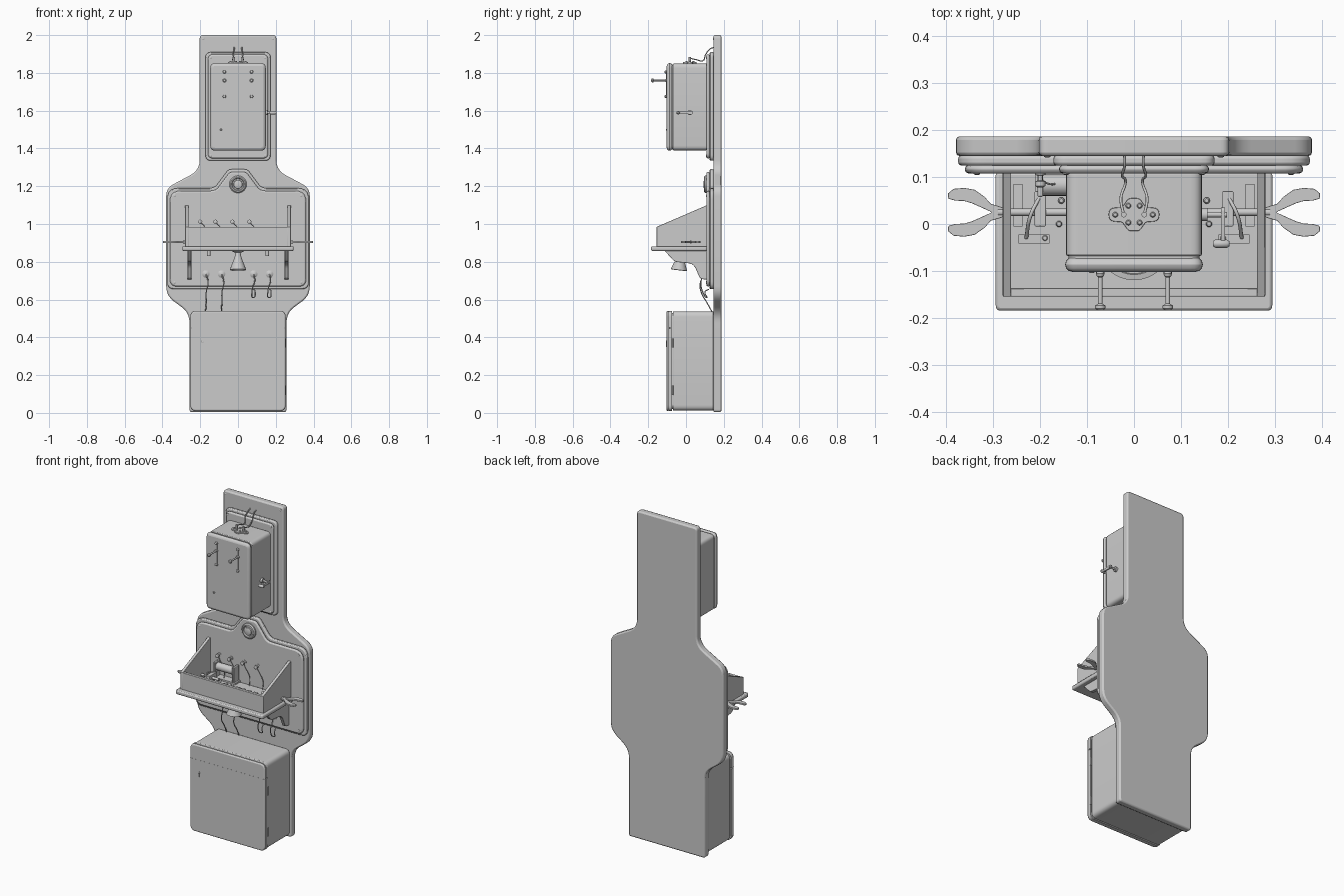
import bpy, bmesh, math
from mathutils import Vector, Matrix

if "Cube" in bpy.data.objects:
    bpy.data.objects.remove(bpy.data.objects["Cube"])


def finish(name, bm, bevel=0.0, seg=2):
    bmesh.ops.recalc_face_normals(bm, faces=bm.faces)
    me = bpy.data.meshes.new(name)
    bm.to_mesh(me)
    bm.free()
    ob = bpy.data.objects.new(name, me)
    bpy.context.collection.objects.link(ob)
    if bevel:
        m = ob.modifiers.new("edge", 'BEVEL')
        m.width, m.segments, m.limit_method = bevel, seg, 'ANGLE'
        m.angle_limit = math.radians(50)
    bpy.ops.object.select_all(action='DESELECT')
    ob.select_set(True)
    bpy.context.view_layer.objects.active = ob
    bpy.ops.object.shade_smooth_by_angle(angle=math.radians(35))
    return ob


def fillet(corners, n=5):
    """Round each corner (u, v, radius) of a closed outline."""
    out = []
    for i, (u, v, r) in enumerate(corners):
        p = Vector((u, v))
        a = Vector(corners[i - 1][:2]) - p
        b = Vector(corners[(i + 1) % len(corners)][:2]) - p
        if r <= 0:
            out.append((u, v))
            continue
        d = min(r / math.tan(a.angle(b) / 2), a.length * .49, b.length * .49)
        s, e = p + a.normalized() * d, p + b.normalized() * d
        for k in range(n + 1):
            t = k / n
            q = s * (1 - t) ** 2 + p * 2 * t * (1 - t) + e * t * t
            out.append((q.x, q.y))
    return out


def mirrored(half):
    return half + [(-u, *rest) for u, *rest in reversed(half) if u != 0]


def prism(name, pts, axis, lo, hi, bevel=0.0, seg=2):
    """Extrude an outline along x, y or z."""
    place = {'x': lambda u, v, w: (w, u, v), 'y': lambda u, v, w: (u, w, v),
             'z': lambda u, v, w: (u, v, w)}[axis]
    bm = bmesh.new()
    A = [bm.verts.new(place(u, v, lo)) for u, v in pts]
    B = [bm.verts.new(place(u, v, hi)) for u, v in pts]
    bm.faces.new(A)
    bm.faces.new(B[::-1])
    for i in range(len(pts)):
        j = (i + 1) % len(pts)
        bm.faces.new((A[i], B[i], B[j], A[j]))
    return finish(name, bm, bevel, seg)


def rect(w, z0, z1, r):
    return fillet([(w, z1, r), (w, z0, r), (-w, z0, r), (-w, z1, r)])


def box(name, x0, x1, y0, y1, z0, z1, bevel=0.0):
    return prism(name, [(x0, y0), (x1, y0), (x1, y1), (x0, y1)], 'z', z0, z1, bevel)


def lathe(name, prof, base, direction, n=24):
    """Turn (radius, height) points about an axis; ends are capped."""
    rot = Vector((0, 0, 1)).rotation_difference(Vector(direction)).to_matrix()
    bm = bmesh.new()
    rings = [[bm.verts.new(Vector(base) + rot @ Vector((r * math.cos(2 * math.pi * k / n),
              r * math.sin(2 * math.pi * k / n), h))) for k in range(n)] for r, h in prof]
    for a, b in zip(rings, rings[1:]):
        for k in range(n):
            bm.faces.new((a[k], a[(k + 1) % n], b[(k + 1) % n], b[k]))
    bm.faces.new(rings[0])
    bm.faces.new(rings[-1])
    return finish(name, bm)


def rod(name, a, b, r, n=12):
    d = Vector(b) - Vector(a)
    return lathe(name, [(r, 0), (r, d.length)], a, d, n)


def screw(name, base, direction, r, h):
    return lathe(name, [(r, 0), (r, h * .6), (r * .6, h)], base, direction, 12)


def wire(name, pts, r=0.003):
    cu = bpy.data.curves.new(name, 'CURVE')
    cu.dimensions, cu.bevel_depth, cu.bevel_resolution = '3D', r, 2
    cu.resolution_u, cu.use_fill_caps = 6, True
    sp = cu.splines.new('BEZIER')
    sp.bezier_points.add(len(pts) - 1)
    for bp, p in zip(sp.bezier_points, pts):
        bp.co = p
        bp.handle_left_type = bp.handle_right_type = 'AUTO'
    ob = bpy.data.objects.new(name, cu)
    bpy.context.collection.objects.link(ob)


FRONT, UP = (0, -1, 0), (0, 0, 1)

# Backboard
board = mirrored([(.203, 2.0, .02), (.203, 1.285, .09), (.38, 1.19, .07),
                  (.38, .62, .1), (.257, .53, .1), (.257, .004, .015)])
prism("backboard", fillet(board), 'y', .145, .187, .008)

# Stepped upper and middle panels
prism("upper_panel_base", rect(.172, 1.335, 1.91, .03), 'y', .125, .146, .006)
prism("upper_panel_step", rect(.16, 1.347, 1.898, .03), 'y', .108, .126, .008)
for name, d, y0, y1, bv in (("middle_panel_base", 0, .125, .146, .006),
                            ("middle_panel_step", .014, .108, .126, .008)):
    mid = mirrored([(.05 - d / 2, 1.29 - d, .035), (.125 - d / 2, 1.19 - d, .05),
                    (.375 - d, 1.19 - d, .06), (.375 - d, .655 + d, .04)])
    prism(name, fillet(mid), 'y', y0, y1, bv)
lathe("round_boss", [(.046, 0), (.046, .008), (.04, .014), (.034, .014), (.03, .008),
                     (.024, .008), (.022, .014), (.012, .017)], (0, .109, 1.21), FRONT, 32)

# Upper box with door
prism("upper_box", rect(.145, 1.39, 1.85, .025), 'y', -.068, .11, .004)
prism("upper_door", rect(.147, 1.388, 1.852, .027), 'y', -.102, -.071, .016, 3)
prism("upper_door_core", rect(.14, 1.395, 1.845, .025), 'y', -.08, -.06)
screw("upper_keyhole", (-.09, -.1, 1.5), FRONT, .006, .005)

# Door hooks: strap, screws and long peg
for s in (-1, 1):
    x = .072 * s
    box("hook_strap", x - .004, x + .004, -.107, -.1, 1.675, 1.805)
    for z in (1.675, 1.805):
        lathe("strap_knob", [(.007, 0), (.009, .006), (.007, .012), (.003, .014)],
              (x, -.1, z), FRONT, 16)
    lathe("hook_peg", [(.009, 0), (.009, .006), (.005, .01), (.005, .07), (.011, .074),
                       (.011, .08), (.006, .084)], (x, -.1, 1.76), FRONT, 16)

# Terminal plate and wires on top of the upper box
plate = mirrored([(.012, .055, .012), (.025, .036, .008), (.054, .034, .014),
                  (.054, .006, .014), (.025, .004, .008), (.012, -.015, .012)])
prism("terminal_plate", fillet(plate, 4), 'z', 1.848, 1.857, .001)
for x, y in ((.04, .02), (.012, .039), (.012, .003)):
    for s in (-1, 1):
        screw("terminal_screw", (x * s, y, 1.856), UP, .006, .008)
for s in (-1, 1):
    rod("terminal_post", (.022 * s, .02, 1.855), (.022 * s, .02, 1.885), .006)
    wire("top_wire", [(.022 * s, .02, 1.878), (.028 * s, .055, 1.87), (.018 * s, .09, 1.865),
                      (.025 * s, .103, 1.895), (.02 * s, .125, 1.925), (.02 * s, .146, 1.935)])

# Side crank
rod("crank_bush", (.144, .02, 1.59), (.157, .02, 1.59), .014, 16)
rod("crank_shaft", (.144, .02, 1.59), (.198, .02, 1.59), .006)
prism("crank_arm", fillet([(-.05, 1.584, .004), (.035, 1.58, .008), (.035, 1.6, .008),
                           (-.05, 1.594, .004)]), 'x', .186, .194)
lathe("crank_knob", [(.005, 0), (.009, .006), (.009, .03), (.005, .036)], (.168, -.042, 1.589),
      (1, 0, 0), 16)

# Shelf with open tray
prism("shelf", fillet([(-.295, -.185, .012), (.295, -.185, .012), (.295, .11, 0), (-.295, .11, 0)]),
      'z', .858, .882, .006)
side = [(-.155, .88), (.112, .88), (.112, 1.1), (-.155, .985)]
bracket = fillet([(-.115, .86, 0), (.112, .86, 0), (.112, .705, .01), (.075, .71, .02),
                  (.04, .79, .05), (-.06, .80, .04)])
for s in (-1, 1):
    a, b = sorted((.262 * s, .28 * s))
    prism("tray_side", side, 'x', a, b, .002)
    a, b = sorted((.247 * s, .267 * s))
    prism("shelf_bracket", bracket, 'x', a, b, .002)
    rod("under_peg", (.155 * s, -.05, .86), (.155 * s, -.05, .83), .009)
box("tray_front", -.264, .264, -.155, -.137, .88, .984, .002)

# Horn under the shelf
lathe("horn", [(.03, 0), (.03, .008), (.014, .014), (.016, .03), (.024, .055), (.041, .098),
               (.043, .106), (.038, .108), (.02, .06)], (0, -.025, .862), (0, -.12, -1), 32)
lathe("horn_ring", [(.08, 0), (.08, .006), (.068, .008), (.066, .002)], (0, -.04, .881), UP, 32)

# Forked hooks with pivots, one per side
half = [(.145, .006), (.27, .006), (.285, .012), (.305, .018), (.32, .034), (.34, .048),
        (.362, .052), (.385, .05), (.397, .04), (.396, .029), (.382, .025), (.362, .024),
        (.345, .019), (.325, .01), (.305, .001)]
for s in (-1, 1):
    outline = [(x * s, .025 + d) for x, d in half] + [(x * s, .025 - d) for x, d in reversed(half)]
    prism("forked_hook", outline, 'z', .9, .91, .002)
    rod("hook_shaft", (.145 * s, .025, .905), (.29 * s, .025, .905), .008)
    a, b = sorted((.188 * s, .212 * s))
    box("hook_pivot", a, b, -.005, .07, .88, .925, .002)
    a, b = sorted((.238 * s, .257 * s))
    box("guide_plate", a, b, -.005, .085, .88, .89)
    a, b = sorted((.18 * s, .246 * s))
    box("contact_plate", a, b, -.042, -.022, .88, .89)
    wire("contact_spring", [(.2 * s, .06, .92), (.22 * s, .02, .93), (.23 * s, -.03, .892)], .004)
    for x, y in ((.16, 0), (.155, .05), (.19, -.03)):
        screw("tray_screw", (x * s, y, .881), UP, .007, .012)

# Coil on its frame
box("coil_base", -.21, -.06, .06, .108, .88, .892)
for x in (-.2, -.075):
    box("coil_cheek", x - .006, x + .006, .058, .108, .89, .985, .003)
rod("coil", (-.2, .083, .953), (-.07, .083, .953), .023, 20)
for k in range(6):
    x = -.1 + .04 * k
    box("contact_strip", x - .012, x + .012, -.05, .03, .88, .894, .002)
    screw("contact_screw", (x, -.03, .893), UP, .007, .01)

# Panel terminals above the shelf
for x in (-.2, -.12, -.03, .06):
    lathe("panel_terminal", [(.011, 0), (.011, .004), (.005, .006), (.005, .016), (.011, .018),
                             (.011, .028), (.006, .031)], (x, .109, 1.012), FRONT, 16)
    wire("panel_wire", [(x, .095, 1.008), (x + .02, .085, .99), (x + .045, .09, .94),
                        (x + .05, .08, .89)], .002)

# Lower terminals and hanging leads
for x in (-.17, -.087, .083, .167):
    lathe("lead_rosette", [(.02, 0), (.02, .004), (.014, .008), (.006, .012)],
          (x, .109, .735), FRONT, 20)
    if x < 0:
        path = [(x, .1, .735), (x + .012, .076, .69), (x + .002, .08, .64),
                (x + .002, .11, .585), (x - .002, .138, .535)]
    else:
        path = [(x, .1, .735), (x + .006, .08, .7), (x - .008, .085, .65),
                (x, .11, .61), (x + .008, .1, .64), (x + .002, .12, .655)]
    wire("hanging_lead", path)

# Lower box with split lid and hinges
prism("lower_box", rect(.248, .012, .538, .03), 'y', -.07, .146, .004)
prism("lower_door_core", rect(.242, .02, .53, .028), 'y', -.092, -.06)
door = fillet([(.252, .447, 0), (.252, .01, .03), (-.252, .01, .03), (-.252, .447, 0)])
flap = fillet([(.252, .453, 0), (-.252, .453, 0), (-.252, .54, .03), (.252, .54, .03)])
for name, shape in (("lower_door", door), ("lower_flap", flap)):
    prism(name, shape, 'y', -.09, -.073)
# Rounded front faces of door and flap
prism("lower_front", rect(.252, .01, .54, .032), 'y', -.103, -.088, .012, 3)
box("flap_seam", -.25, .25, -.1036, -.1, .448, .451)
for z in (.12, .37):
    rod("door_hinge", (.25, -.072, z - .025), (.25, -.072, z + .025), .005)
screw("lower_keyhole", (-.19, -.102, .375), FRONT, .007, .005)
box("keyhole_cover", -.193, -.187, -.106, -.1, .35, .375)

# Corner screws on board and panels
for s in (-1, 1):
    for x, y, z in ((.185, .146, 1.98), (.145, .109, 1.88), (.145, .109, 1.362),
                    (.335, .109, 1.15), (.335, .109, .69)):
        screw("corner_screw", (x * s, y, z), FRONT, .007, .004)
